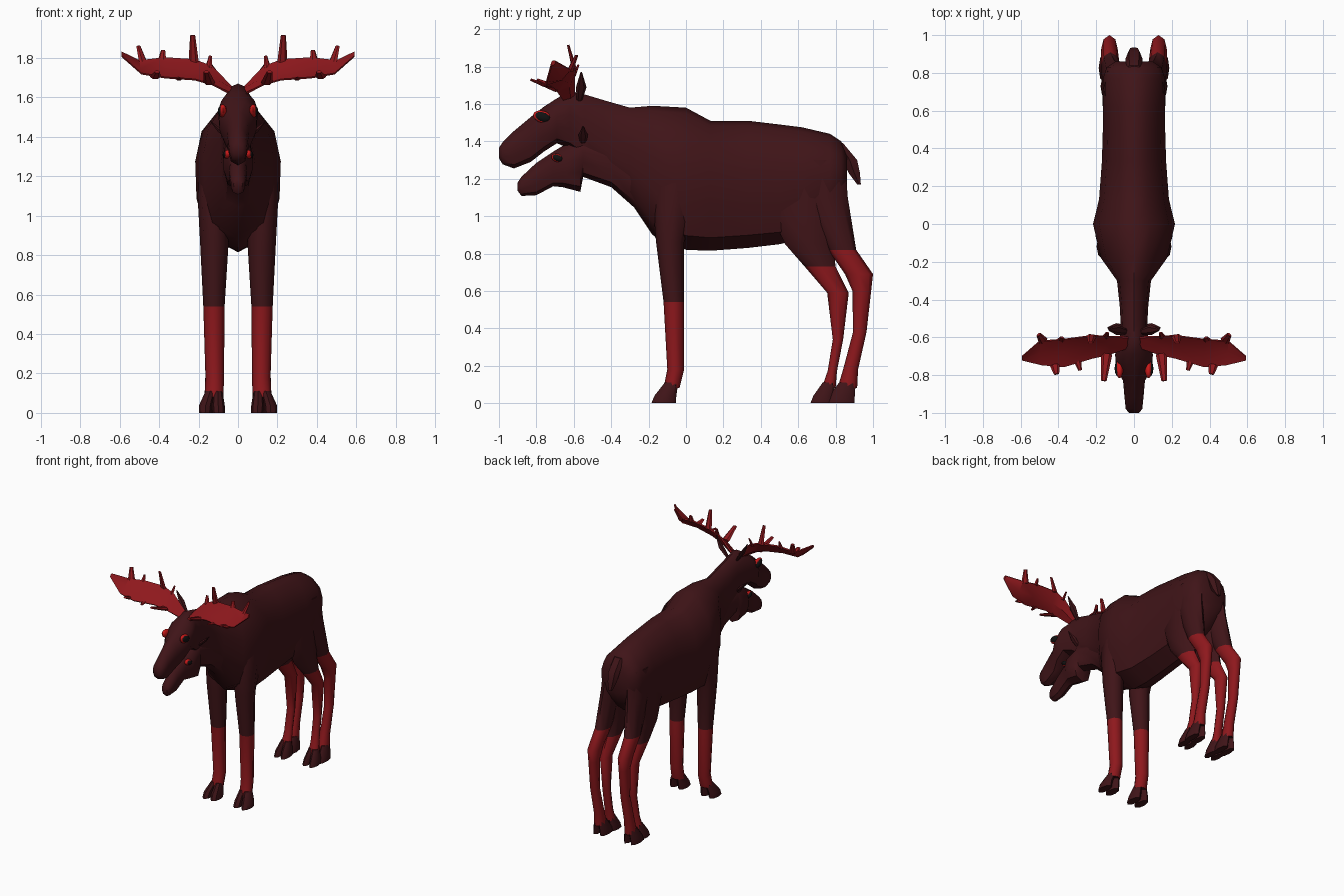
import bpy, bmesh, math
from mathutils import Vector


def material(name, rgb):
    m = bpy.data.materials.new(name)
    m.diffuse_color = (*rgb, 1)
    return m


DARK = material("dark_hide", (0.05, 0.007, 0.009))
RED = material("red_hide", (0.27, 0.009, 0.012))
RIM = material("eye_rim", (0.6, 0.01, 0.01))
BLACK = material("eye_black", (0.006, 0.006, 0.006))


def finish(name, bm, mats, angle=45, pick=None):
    bmesh.ops.recalc_face_normals(bm, faces=bm.faces)
    for f in bm.faces:
        if pick:
            f.material_index = pick(f.calc_center_median())
    me = bpy.data.meshes.new(name)
    bm.to_mesh(me)
    bm.free()
    for m in mats:
        me.materials.append(m)
    ob = bpy.data.objects.new(name, me)
    bpy.context.collection.objects.link(ob)
    bpy.ops.object.select_all(action='DESELECT')
    ob.select_set(True)
    bpy.context.view_layer.objects.active = ob
    bpy.ops.object.shade_smooth_by_angle(angle=math.radians(angle))
    return ob


def loft(name, rings, mats=(DARK,), angle=45, pick=None):
    bm = bmesh.new()
    vs = [[bm.verts.new(p) for p in r] for r in rings]
    n = len(vs[0])
    for a, b in zip(vs, vs[1:]):
        for i in range(n):
            j = (i + 1) % n
            bm.faces.new((a[i], a[j], b[j], b[i]))
    bm.faces.new(vs[0])
    bm.faces.new(vs[-1])
    return finish(name, bm, mats, angle, pick)


HALF = [(0, 1), (.4, .96), (.85, .8), (1, .6), (.97, .35), (.72, .1), (0, 0)]
SECTION = HALF + [(-x, z) for x, z in HALF[-2:0:-1]]


def body(name, stations):
    """Stations: y, top z, bottom z, half width."""
    return loft(name, [[(w * a, y, b + (t - b) * c) for a, c in SECTION]
                       for y, t, b, w in stations])


def oval(x, y, z, hx, hy, n=8):
    return [(x + hx * math.cos(2 * math.pi * i / n), y + hy * math.sin(2 * math.pi * i / n), z)
            for i in range(n)]


def leg(name, s, stations, knee):
    """Stations: z, front y, back y, centre x, half x; last one is the sole."""
    rings = [oval(s * x, (f + b) / 2, z, hx, (b - f) / 2) for z, f, b, x, hx in stations[:-1]]
    loft(name, rings, (DARK, RED), 60, lambda c: int(.1 < c.z < knee))
    # cloven hoof: two toes
    (z, f, b, x, hx), (_, f0, b0, x0, hx0) = stations[-2:]
    for k, t in enumerate((-1, 1)):
        loft(f"{name}_toe_{k}", [
            oval(s * (x + t * hx * .4), (f + b) / 2, z + .03, hx * .5, (b - f) / 2 * .85),
            oval(s * (x0 + t * hx0 * .48), (f0 + b0) / 2 + .01, .04, hx0 * .5, (b0 - f0) / 2 * .9),
            oval(s * (x0 + t * hx0 * .52), (f0 + b0) / 2, 0, hx0 * .48, (b0 - f0) / 2)], (DARK,), 40)


def spike(name, s, pts, radii, flat=1.0, mat=RED, n=6):
    pts = [Vector((s * x, y, z)) for x, y, z in pts]
    q = (pts[-1] - pts[0]).to_track_quat('Z', 'Y')
    loft(name, [[p + q @ Vector(v) for v in oval(0, 0, 0, r, r * flat, n)]
                for p, r in zip(pts, radii)], (mat,), 40)


def eye(name, s, loc, size):
    for part, mat, k, out in (("rim", RIM, 1.0, 0), ("pupil", BLACK, .82, .006)):
        bm = bmesh.new()
        bmesh.ops.create_uvsphere(bm, u_segments=12, v_segments=8, radius=1)
        for v in bm.verts:
            c = v.co.copy()
            v.co = (s * (loc[0] + out) + c.x * .02, loc[1] + c.y * size * k - c.z * size * .3,
                    loc[2] + c.z * size * k * .7)
        finish(f"{name}_{part}", bm, (mat,))


# antlered animal: muzzle to rump in one loft
body("large_body", [
    (-1.0, 1.365, 1.31, .025), (-.98, 1.395, 1.277, .044), (-.92, 1.455, 1.255, .05),
    (-.83, 1.53, 1.29, .058), (-.76, 1.585, 1.345, .095), (-.69, 1.63, 1.39, .1),
    (-.62, 1.67, 1.36, .075), (-.54, 1.65, 1.30, .07), (-.44, 1.62, 1.22, .075),
    (-.30, 1.58, 1.08, .09), (-.18, 1.59, .90, .175), (0, 1.58, .82, .217),
    (.13, 1.51, .815, .185), (.33, 1.51, .83, .17), (.5, 1.49, .85, .165),
    (.62, 1.475, .88, .165), (.77, 1.44, .96, .165), (.83, 1.40, 1.04, .145), (.86, 1.33, 1.12, .1)])

# smaller animal: lower head and neck emerging from the chest
body("small_head_and_neck", [
    (-.90, 1.18, 1.135, .022), (-.88, 1.21, 1.108, .036), (-.80, 1.285, 1.112, .043),
    (-.71, 1.345, 1.16, .048), (-.66, 1.375, 1.155, .075), (-.565, 1.42, 1.13, .075),
    (-.55, 1.43, 1.21, .065), (-.40, 1.42, 1.155, .07), (-.27, 1.42, 1.04, .085),
    (-.16, 1.42, .88, .13), (0, 1.40, .82, .16)])

# tail
loft("tail", [[(x * w, y + d * x2, z) for x, x2 in ((-1, 0), (-.6, 1), (.6, 1), (1, 0), (.5, -1), (-.5, -1))]
              for y, z, w, d in ((.82, 1.39, .04, .02), (.875, 1.3, .045, .04),
                                 (.9, 1.23, .035, .03), (.925, 1.17, .015, .01))])

FRONT = [(1.3, -.16, .08, .12, .075), (1.1, -.18, .06, .125, .08), (.86, -.16, -.01, .12, .072),
         (.54, -.12, -.01, .122, .054), (.18, -.10, -.01, .118, .047),
         (.08, -.12, -.035, .122, .048), (0, -.185, -.055, .132, .066)]
HIND_LARGE = [(1.3, .58, .85, .09, .07), (1.1, .62, .865, .105, .062), (.82, .76, .91, .125, .05),
              (.69, .85, 1.0, .13, .044), (.6, .89, .99, .13, .036), (.38, .893, .965, .13, .034),
              (.18, .84, .92, .13, .036), (.08, .81, .915, .13, .04), (0, .75, .9, .132, .055)]
HIND_SMALL = [(1.2, .44, .82, .09, .07), (1.0, .46, .82, .1, .068), (.85, .53, .785, .11, .058),
              (.73, .635, .8, .115, .048), (.59, .755, .87, .115, .038), (.34, .785, .84, .113, .032),
              (.17, .757, .807, .115, .034), (.08, .725, .80, .118, .04), (0, .665, .79, .122, .055)]

# antler palm edges, inner to outer
BACK = [(.02, -.60, 1.64), (.13, -.595, 1.755), (.22, -.59, 1.79), (.37, -.61, 1.80),
        (.5, -.62, 1.785), (.592, -.70, 1.83)]
FORE = [(.02, -.65, 1.61), (.13, -.69, 1.665), (.22, -.71, 1.69), (.37, -.755, 1.70),
        (.49, -.745, 1.72), (.592, -.72, 1.81)]
TINES = [((.225, -.595, 1.78), (.23, -.63, 1.915), .026), ((.385, -.615, 1.79), (.38, -.6, 1.84), .022),
         ((.48, -.62, 1.775), (.505, -.585, 1.86), .026), ((.15, -.60, 1.75), (.14, -.575, 1.81), .018),
         ((.145, -.69, 1.675), (.16, -.83, 1.73), .03), ((.3, -.72, 1.695), (.285, -.775, 1.70), .02),
         ((.42, -.74, 1.705), (.41, -.795, 1.73), .028)]

for side, s in (("left", 1), ("right", -1)):
    leg(f"{side}_front_leg", s, FRONT, .55)
    leg(f"{side}_large_hind_leg", s, HIND_LARGE, .78)
    leg(f"{side}_small_hind_leg", s, HIND_SMALL, .7)

    # antler palm: thin cupped blade
    rings = []
    for i, (b, f) in enumerate(zip(BACK, FORE)):
        b, f = Vector(b), Vector(f)
        t = .012 if i else .02
        up = Vector((0, -.6, .8))
        mid = (b + f) / 2 - up * (.02 if 0 < i < 5 else 0)
        ring = [b + up * t * .4, mid + up * t, f + up * t * .4,
                f - up * t * .4, mid - up * t, b - up * t * .4]
        rings.append([(s * p.x, p.y, p.z) for p in ring])
    loft(f"{side}_antler_palm", rings, (RED,), 40)
    for k, (a, b, r) in enumerate(TINES):
        spike(f"{side}_antler_tine_{k}", s, (a, b), (r, r * .5), .5)

    # ears and eyes
    spike(f"{side}_large_ear", s, ((.04, -.57, 1.62), (.09, -.56, 1.69), (.135, -.56, 1.77)),
          (.015, .028, .004), .5, DARK)
    spike(f"{side}_small_ear", s, ((.04, -.55, 1.38), (.095, -.55, 1.435), (.14, -.55, 1.48)),
          (.015, .025, .004), .5, DARK)
    eye(f"{side}_large_eye", s, (.077, -.765, 1.53), .05)
    eye(f"{side}_small_eye", s, (.052, -.685, 1.31), .034)
